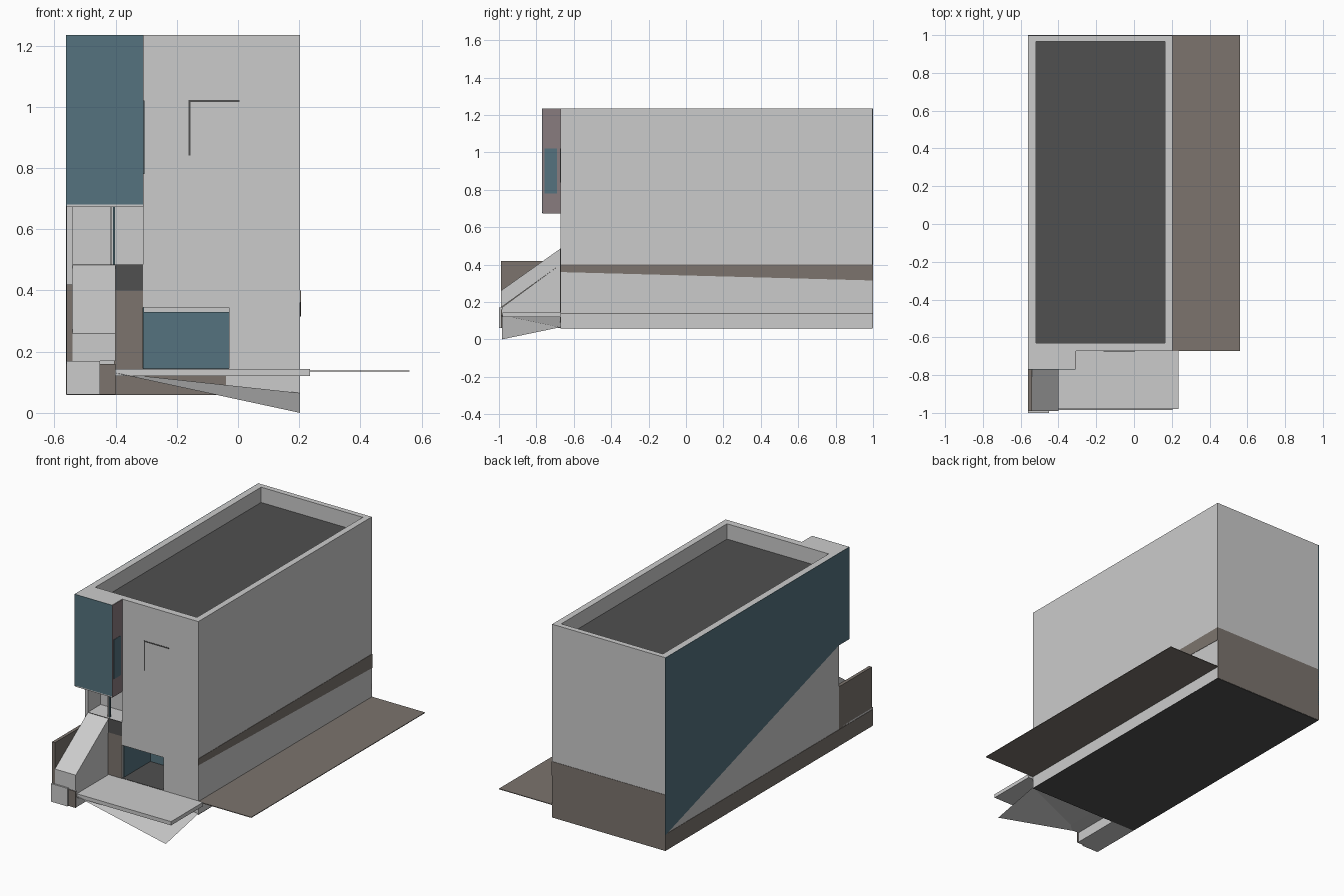
import bpy, bmesh
from mathutils import Vector

if "Cube" in bpy.data.objects:
    bpy.data.objects.remove(bpy.data.objects["Cube"])


def mat(name, c):
    m = bpy.data.materials.new(name)
    m.diffuse_color = (*c, 1)
    m.use_nodes = True
    m.node_tree.nodes["Principled BSDF"].inputs["Base Color"].default_value = m.diffuse_color
    return m


TEAL = mat("teal_glass", (0.09, 0.17, 0.21))
BROWN = mat("brown_stone", (0.20, 0.175, 0.155))
MAUVE = mat("mauve_panel", (0.25, 0.20, 0.21))
DARK = mat("dark_grey", (0.08, 0.08, 0.08))


def mesh(name, bm, m=None):
    bmesh.ops.recalc_face_normals(bm, faces=bm.faces)
    me = bpy.data.meshes.new(name)
    bm.to_mesh(me)
    bm.free()
    ob = bpy.data.objects.new(name, me)
    bpy.context.collection.objects.link(ob)
    if m:
        me.materials.append(m)
    return ob


def box(name, x, y, z, m=None):
    bm = bmesh.new()
    bmesh.ops.create_cube(bm, size=1)
    for v in bm.verts:
        v.co = [a[0] + (c + 0.5) * (a[1] - a[0]) for c, a in zip(v.co, (x, y, z))]
    return mesh(name, bm, m)


def profile(name, pts, x0, x1, m=None):
    """Extrude a (y, z) outline from x0 to x1."""
    bm = bmesh.new()
    f = bm.faces.new([bm.verts.new((x0, y, z)) for y, z in pts])
    r = bmesh.ops.extrude_face_region(bm, geom=[f])
    bmesh.ops.translate(bm, vec=(x1 - x0, 0, 0),
                        verts=[v for v in r["geom"] if isinstance(v, bmesh.types.BMVert)])
    return mesh(name, bm, m)


def sheet(name, pts, m=None):
    bm = bmesh.new()
    f = bm.faces.new([bm.verts.new(p) for p in pts])
    bmesh.ops.triangulate(bm, faces=[f])
    return mesh(name, bm, m)


def cut(target, name, x, y, z):
    c = box(name, x, y, z)
    c.hide_render = True
    c.hide_set(True)
    c.display_type = 'WIRE'
    mod = target.modifiers.new(name, 'BOOLEAN')
    mod.operation = 'DIFFERENCE'
    mod.solver = 'EXACT'
    mod.object = c


L, R, F, B = -0.56, 0.203, -0.672, 1.0
E = 0.002

# main block with roof pocket, entrance recess and garage recess
block = box("main_block", (L, R), (F, B - E), (0.06, 1.235))
cut(block, "roof_cutter", (-0.52, 0.165), (-0.63, 0.965), (1.14, 1.4))
cut(block, "entrance_cutter", (-0.54, -0.31), (-0.9, -0.55), (0.485, 0.672))
cut(block, "garage_cutter", (-0.31, -0.03), (-0.9, -0.40), (0.143, 0.345))
box("roof_deck", (-0.52, 0.165), (-0.63, 0.965), (1.138, 1.142), DARK)

# projecting bay with glazed front and side window
box("bay", (L, -0.31), (-0.768, F), (0.672, 1.235))
box("bay_glass", (L, -0.31), (-0.77, -0.767), (0.68, 1.235), TEAL)
box("bay_side_panel", (-0.312, -0.308), (-0.768, F), (0.672, 1.233), MAUVE)
box("bay_side_window", (-0.31, -0.306), (-0.757, -0.69), (0.78, 1.02), TEAL)

# glazed part of the left wall
profile("left_glazing", [(B, 1.235), (-0.77, 1.235), (-0.77, 0.675), (F, 0.675), (B, 0.155)],
        L - E, L + E, TEAL)

# brown stone base skins
box("rear_base", (L, R), (B - 2 * E, B), (0.06, 0.40), BROWN)
box("left_base", (L - E, L + E), (-0.99, B), (0.06, 0.16), BROWN)
profile("right_band", [(F, 0.36), (F, 0.40), (B, 0.40), (B, 0.315)], R - E, R + E, BROWN)
box("front_base", (-0.54, -0.31), (F - E, F + E), (0.06, 0.40), BROWN)
box("under_slab_base", (-0.40, -0.04), (F - E, F + E), (0.06, 0.12), BROWN)
box("underside", (L, R), (F, B - E), (0.058, 0.062), DARK)

# garage interior
box("garage_door", (-0.31, -0.03), (-0.405, -0.40), (0.143, 0.33), TEAL)
box("garage_side_glass", (-0.31, -0.307), (-0.66, -0.40), (0.143, 0.345), TEAL)
box("garage_floor", (-0.31, -0.03), (F, -0.40), (0.141, 0.145), DARK)

# thin window reveal on the front
box("window_reveal_top", (-0.16, 0.005), (F - E, F + E), (1.015, 1.022), DARK)
box("window_reveal_side", (-0.161, -0.155), (F - E, F + E), (0.84, 1.022), DARK)

# outside stair: sloped slab, supporting wedge, landing edge, side wall
profile("stair_slab", [(-0.99, 0.17), (-0.99, 0.26), (F, 0.485), (F, 0.40)], -0.54, -0.40)
profile("stair_support", [(-0.985, 0.06), (-0.985, 0.17), (F, 0.40), (F, 0.06)], -0.45, -0.403)
box("stair_support_front", (-0.45, -0.40), (-0.99, -0.984), (0.06, 0.16), BROWN)
box("landing_edge", (-0.54, -0.31), (F - E, F + E), (0.40, 0.485), DARK)
box("stair_side_wall", (L, -0.54), (-0.99, F), (0.16, 0.42), BROWN)
box("stair_curb", (L, -0.45), (-1.0, F), (0.06, 0.17))
for i, x in enumerate((-0.418, -0.408)):
    box("entrance_post_%d" % i, (x, x + 0.007), (-0.66, -0.65), (0.485, 0.672), TEAL if i else None)

# forecourt slab, sloping drive and side pavement
box("forecourt_slab", (-0.40, 0.235), (-0.98, F), (0.12, 0.143))
sheet("sloping_drive", [(-0.40, -0.985, 0.13), (R, -0.985, 0.0), (R, F, 0.065), (-0.40, F, 0.13)])
box("side_pavement", (R, 0.56), (F, B), (0.135, 0.139), BROWN)
